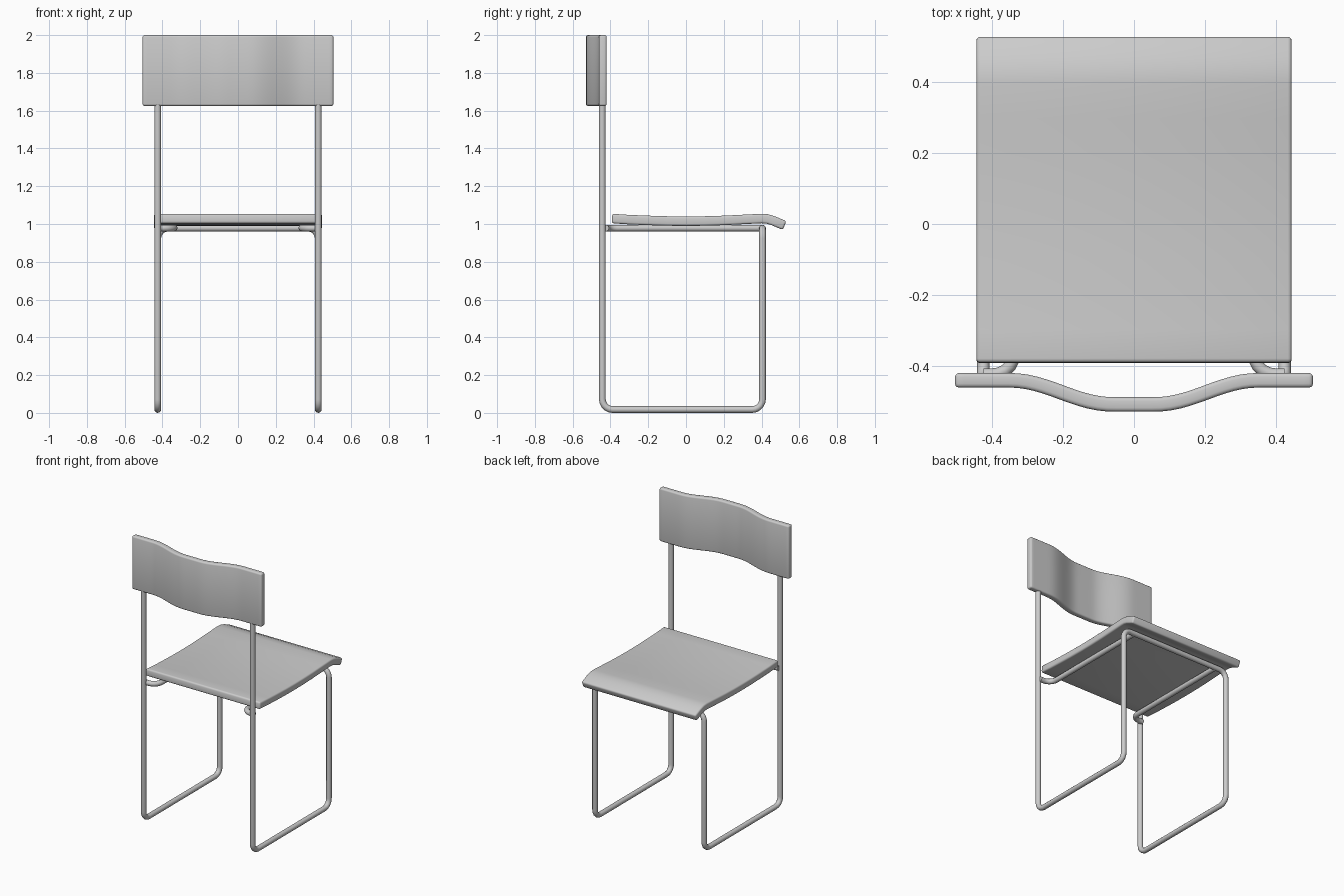
import bpy, bmesh, math
from mathutils import Vector

cube = bpy.data.objects.get("Cube")
if cube:
    bpy.data.objects.remove(cube, do_unlink=True)

TUBE = 0.0178      # tube radius
SIDE = 0.425       # x of the legs
REAR, FRONT = -0.443, 0.405
RAIL_Z = 0.978


def smooth(obj):
    bpy.ops.object.select_all(action='DESELECT')
    obj.select_set(True)
    bpy.context.view_layer.objects.active = obj
    if obj.type == 'CURVE':
        bpy.ops.object.convert(target='MESH')
    bpy.ops.object.shade_smooth_by_angle(angle=math.radians(40))


def rounded_path(corners, radius, steps=5):
    """Replace each inner corner of a polyline by an arc."""
    pts = [Vector(c) for c in corners]
    out = [pts[0]]
    for a, b, c in zip(pts, pts[1:], pts[2:]):
        u, v = (a - b).normalized(), (c - b).normalized()
        centre = b + (u + v) * radius
        for i in range(steps + 1):
            t = math.pi / 2 * i / steps
            out.append(centre - radius * (v * math.cos(t) + u * math.sin(t)))
    return out + [pts[-1]]


def tube(name, corners, radius):
    pts = rounded_path(corners, radius)
    curve = bpy.data.curves.new(name, 'CURVE')
    curve.dimensions = '3D'
    curve.bevel_depth = TUBE
    curve.bevel_resolution = 4
    curve.use_fill_caps = True
    spline = curve.splines.new('POLY')
    spline.points.add(len(pts) - 1)
    for p, co in zip(spline.points, pts):
        p.co = (*co, 1)
    obj = bpy.data.objects.new(name, curve)
    bpy.context.collection.objects.link(obj)
    smooth(obj)


def bent_board(name, line, thickness, place, low, high, bevel):
    """Thicken a 2D centre line, extrude it from low to high, round the rim."""
    line = [Vector(p) for p in line]
    upper, lower = [], []
    for i, p in enumerate(line):
        d = (line[min(i + 1, len(line) - 1)] - line[max(i - 1, 0)]).normalized()
        n = Vector((-d.y, d.x)) * thickness / 2
        upper.append(p + n)
        lower.append(p - n)
    bm = bmesh.new()
    rows = [[bm.verts.new(place(p, s)) for p in side]
            for s in (low, high) for side in (upper, lower)]
    u0, l0, u1, l1 = rows
    for a, b in ((u0, l0), (l0, l1), (l1, u1), (u1, u0)):
        for i in range(len(line) - 1):
            bm.faces.new((a[i], a[i + 1], b[i + 1], b[i]))
    for i in (0, -1):
        bm.faces.new((u0[i], l0[i], l1[i], u1[i]))
    bmesh.ops.recalc_face_normals(bm, faces=bm.faces)
    rim = [e for e in bm.edges if e.calc_face_angle(0) > math.radians(50)]
    bmesh.ops.bevel(bm, geom=rim, offset=bevel, segments=3, profile=0.5,
                    affect='EDGES', clamp_overlap=True)
    mesh = bpy.data.meshes.new(name)
    bm.to_mesh(mesh)
    bm.free()
    obj = bpy.data.objects.new(name, mesh)
    bpy.context.collection.objects.link(obj)
    smooth(obj)


# One continuous tube: post, foot, front leg, cross bar and back again
half = [(SIDE, REAR, 1.66), (SIDE, REAR, TUBE),
        (SIDE, FRONT, TUBE), (SIDE, FRONT, RAIL_Z)]
tube("leg_frame", half + [(-x, y, z) for x, y, z in reversed(half)], 0.055)

# Rails under the seat, hooked outward to the posts
for side, label in ((1, "left"), (-1, "right")):
    tube(f"{label}_seat_rail",
         [(side * SIDE, -0.425, RAIL_Z), (side * 0.338, -0.425, RAIL_Z),
          (side * 0.338, FRONT, RAIL_Z)], 0.06)

# Seat: shallow dip with a turned-down edge
seat_line = [(-0.392, 1.029), (-0.3, 1.023), (-0.2, 1.019), (-0.1, 1.016),
             (0, 1.015), (0.1, 1.016), (0.2, 1.019), (0.3, 1.024),
             (0.4, 1.029), (0.43, 1.027), (0.46, 1.018), (0.522, 0.992)]
bent_board("seat", seat_line, 0.05,
           lambda p, s: (s, p.x, p.y), -0.445, 0.445, 0.011)

# Backrest: flat ends flowing into a hollow middle
back_line = []
for i in range(41):
    x = -0.505 + 1.01 * i / 40
    t = min(max((0.35 - abs(x)) / 0.29, 0), 1)
    back_line.append((x, -0.441 - 0.034 * (1 - math.cos(math.pi * t))))
bent_board("backrest", back_line, 0.041,
           lambda p, s: (p.x, p.y, s), 1.625, 2.0, 0.011)
